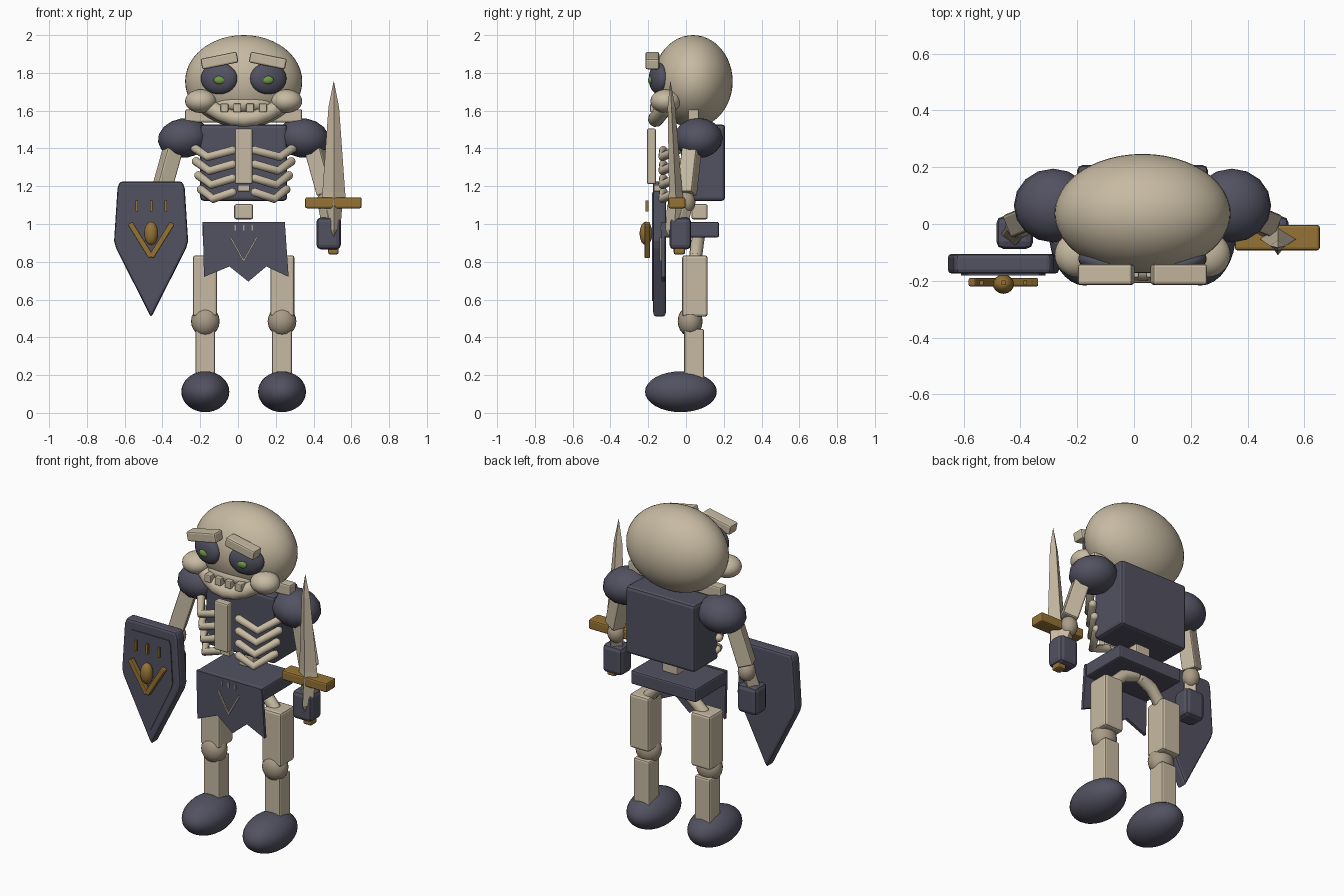
import bpy, bmesh, math
from mathutils import Vector

cube = bpy.data.objects.get("Cube")
if cube:
    bpy.data.objects.remove(cube)

CX = 0.03  # body centre line


def material(name, rgb):
    m = bpy.data.materials.new(name)
    m.use_nodes = True
    m.diffuse_color = (*rgb, 1)
    m.node_tree.nodes["Principled BSDF"].inputs["Base Color"].default_value = (*rgb, 1)
    return m


BONE = material("bone", (0.57, 0.49, 0.36))
JOINT = material("joint_bone", (0.40, 0.33, 0.24))
DARK = material("dark_slate", (0.085, 0.083, 0.12))
GOLD = material("gold", (0.30, 0.17, 0.035))
GREEN = material("eye_green", (0.15, 0.32, 0.06))


def finish(bm, name, mat, smooth=False):
    bmesh.ops.recalc_face_normals(bm, faces=bm.faces)
    me = bpy.data.meshes.new(name)
    for f in bm.faces:
        f.smooth = smooth
    bm.to_mesh(me)
    bm.free()
    me.materials.append(mat)
    ob = bpy.data.objects.new(name, me)
    bpy.context.collection.objects.link(ob)
    return ob


def bevel(ob, width):
    mod = ob.modifiers.new("soft_edges", "BEVEL")
    mod.width, mod.segments = width, 2


def ball(name, mat, loc, radii, rot=(0, 0, 0), seg=32):
    bm = bmesh.new()
    bmesh.ops.create_uvsphere(bm, u_segments=seg, v_segments=seg // 2, radius=1)
    bmesh.ops.scale(bm, vec=radii, verts=bm.verts)
    ob = finish(bm, name, mat, True)
    ob.location, ob.rotation_euler = loc, rot
    return ob


def box(name, mat, loc, size, rot=(0, 0, 0), soft=0.01):
    bm = bmesh.new()
    bmesh.ops.create_cube(bm, size=1)
    bmesh.ops.scale(bm, vec=size, verts=bm.verts)
    ob = finish(bm, name, mat)
    ob.location, ob.rotation_euler = loc, rot
    if soft:
        bevel(ob, soft)
    return ob


def limb(name, mat, a, b, width, depth, soft=0.01):
    """Box whose long axis runs from a to b."""
    a, b = Vector(a), Vector(b)
    ob = box(name, mat, (a + b) / 2, (width, depth, (b - a).length), soft=soft)
    ob.rotation_euler = (b - a).to_track_quat("Z", "Y").to_euler()
    return ob


def tube(name, mat, points, radius):
    cu = bpy.data.curves.new(name, "CURVE")
    cu.dimensions, cu.bevel_depth, cu.bevel_resolution = "3D", radius, 3
    cu.use_fill_caps = True
    sp = cu.splines.new("POLY")
    sp.points.add(len(points) - 1)
    for p, co in zip(sp.points, points):
        p.co = (*co, 1)
    cu.materials.append(mat)
    ob = bpy.data.objects.new(name, cu)
    bpy.context.collection.objects.link(ob)
    bpy.ops.object.select_all(action="DESELECT")
    ob.select_set(True)
    bpy.context.view_layer.objects.active = ob
    bpy.ops.object.convert(target="MESH")
    for end in (points[0], points[-1]):
        ball(name + "_tip", mat, end, (radius,) * 3, seg=12)


def plate(name, mat, outline, y_front, y_back):
    """Extrude an x-z outline along y."""
    bm = bmesh.new()
    f = bm.faces.new([bm.verts.new((x, y_front, z)) for x, z in outline])
    ex = bmesh.ops.extrude_face_region(bm, geom=[f])
    vs = [v for v in ex["geom"] if isinstance(v, bmesh.types.BMVert)]
    bmesh.ops.translate(bm, vec=(0, y_back - y_front, 0), verts=vs)
    return finish(bm, name, mat)


# Head
ball("skull", BONE, (CX, 0.037, 1.755), (0.31, 0.21, 0.245), seg=48)
ball("upper_jaw", BONE, (CX, -0.105, 1.635), (0.15, 0.06, 0.05))
tube("lower_jaw", BONE, [(CX + x, -0.16 + 1.6 * x * x, 1.555 + 2 * x * x)
                         for x in (-0.17, -0.12, -0.06, 0, 0.06, 0.12, 0.17)], 0.042)
for i in range(4):
    box("tooth", BONE, (CX - 0.102 + i * 0.068, -0.165, 1.615), (0.042, 0.05, 0.045), soft=0.006)

for s in (-1, 1):
    side = "left_" if s > 0 else "right_"

    def at(x, y, z):
        return (CX + s * x, y, z)

    # Face details
    ball(side + "eye_socket", DARK, at(0.13, -0.145, 1.77), (0.1, 0.045, 0.083), (0, 0, s * 0.3))
    ball(side + "pupil", GREEN, at(0.127, -0.187, 1.762), (0.032, 0.014, 0.022), seg=16)
    box(side + "brow", BONE, at(0.128, -0.178, 1.865), (0.195, 0.073, 0.058), (0, s * 0.2, 0))
    ball(side + "cheek", BONE, at(0.227, -0.108, 1.65), (0.083, 0.08, 0.062))

    # Arm
    ball(side + "shoulder_guard", DARK, at(0.315, 0.065, 1.455), (0.14, 0.13, 0.105), (0, s * 0.15, 0), 16)
    limb(side + "upper_arm", BONE, at(0.365, 0.035, 1.43), at(0.44, 0.005, 1.16), 0.085, 0.09)
    ball(side + "elbow", JOINT, at(0.435, 0.0, 1.115), (0.05, 0.05, 0.06), seg=16)
    limb(side + "forearm", BONE, at(0.435, -0.005, 1.12), at(0.465, -0.045, 0.96), 0.07, 0.07)
    box(side + "gauntlet", DARK, at(0.45, -0.03, 0.95), (0.13, 0.115, 0.17), soft=0.025)

    # Leg
    box(side + "thigh", BONE, at(0.205, 0.047, 0.672), (0.128, 0.135, 0.325), soft=0.014)
    ball(side + "knee", JOINT, at(0.203, 0.022, 0.485), (0.076, 0.066, 0.08), seg=20)
    box(side + "shin", BONE, at(0.203, 0.043, 0.31), (0.105, 0.105, 0.27))
    ball(side + "boot", DARK, at(0.203, -0.027, 0.112), (0.127, 0.19, 0.108))
    tube(side + "hip_bone", BONE, [at(0.02, 0.065, 0.93), at(0.1, 0.06, 0.9), at(0.18, 0.05, 0.82)], 0.035)

    # Ribs
    for i in range(4):
        z, w = 1.39 - i * 0.074, 1 - i * 0.05
        tube(side + "rib", BONE, [at(0.06, -0.12, z), at(0.19 * w, -0.125, z - 0.035),
                                  at(0.265 * w, -0.015, z + 0.015)], 0.023)

# Trunk
box("torso", DARK, (CX, 0.09, 1.325), (0.46, 0.235, 0.405), soft=0.018)
box("collar_bone", BONE, (CX, 0.04, 1.572), (0.62, 0.06, 0.07))
box("sternum", BONE, (CX, -0.183, 1.358), (0.094, 0.048, 0.295))
box("sternum_tip", BONE, (CX, -0.15, 1.19), (0.065, 0.04, 0.035), soft=0.005)
box("vertebra", BONE, (CX, 0.072, 1.065), (0.1, 0.085, 0.08))
box("belt", DARK, (CX, 0.03, 0.97), (0.435, 0.29, 0.082))

# Loincloth with its painted emblem
plate("loincloth", DARK, [(-0.187, 1.01), (-0.18, 0.72), (-0.045, 0.775), (0.055, 0.695),
                          (0.15, 0.775), (0.268, 0.72), (0.248, 1.01)], -0.13, -0.112)
for s in (-1, 1):
    limb("cloth_chevron", BONE, (CX + s * 0.07, -0.131, 0.93), (CX, -0.131, 0.805), 0.016, 0.008, 0)
for x in (-0.045, 0, 0.045):
    box("cloth_tick", JOINT, (CX + x, -0.131, 0.98), (0.008, 0.008, 0.03), soft=0)

# Shield
SX = -0.46
outline = [(-0.165, 1.225), (0.165, 1.225), (0.178, 1.19), (0.196, 0.91), (0.185, 0.87),
           (0, 0.505), (-0.185, 0.87), (-0.196, 0.91), (-0.178, 1.19)]
shield = plate("shield", DARK, [(SX + x, z) for x, z in outline], -0.175, -0.105)
bevel(shield, 0.014)
panel = [(SX + x * 0.76, 0.94 + (z - 0.94) * 0.8) for x, z in outline]
plate("shield_panel", DARK, panel, -0.181, -0.17)
ball("shield_boss", GOLD, (SX, -0.212, 0.95), (0.037, 0.034, 0.063), seg=16)
for s in (-1, 1):
    limb("shield_chevron", GOLD, (SX + s * 0.112, -0.205, 1.005), (SX, -0.205, 0.825), 0.03, 0.03, 0.006)
for x in (-0.077, 0, 0.077):
    box("shield_tick", GOLD, (SX + x, -0.207, 1.095), (0.013, 0.016, 0.06), soft=0)

# Sword: tapered diamond sections, leaning slightly forward
SWX = 0.507


def blade(name, mat, rings):
    bm = bmesh.new()
    loops = []
    for z, w, d, y in rings:
        loops.append([bm.verts.new(p) for p in
                      ((SWX + w, y, z), (SWX, y + d, z), (SWX - w, y, z), (SWX, y - d, z))])
    for a, b in zip(loops, loops[1:]):
        for i in range(4):
            j = (i + 1) % 4
            bm.faces.new((a[i], a[j], b[j], b[i]))
    bm.faces.new(loops[0])
    bm.faces.new(loops[-1])
    return finish(bm, name, mat)


blade("sword_blade", BONE, [(1.1, 0.068, 0.045, -0.052), (1.17, 0.06, 0.035, -0.055),
                            (1.62, 0.028, 0.02, -0.077), (1.755, 0.001, 0.001, -0.083)])
blade("sword_grip", BONE, [(0.9, 0.015, 0.02, -0.05), (0.97, 0.035, 0.05, -0.06),
                           (1.1, 0.045, 0.045, -0.055)])
box("sword_guard", GOLD, (0.505, -0.048, 1.112), (0.3, 0.09, 0.058))
box("sword_pommel", GOLD, (0.505, -0.035, 0.86), (0.055, 0.06, 0.042))
